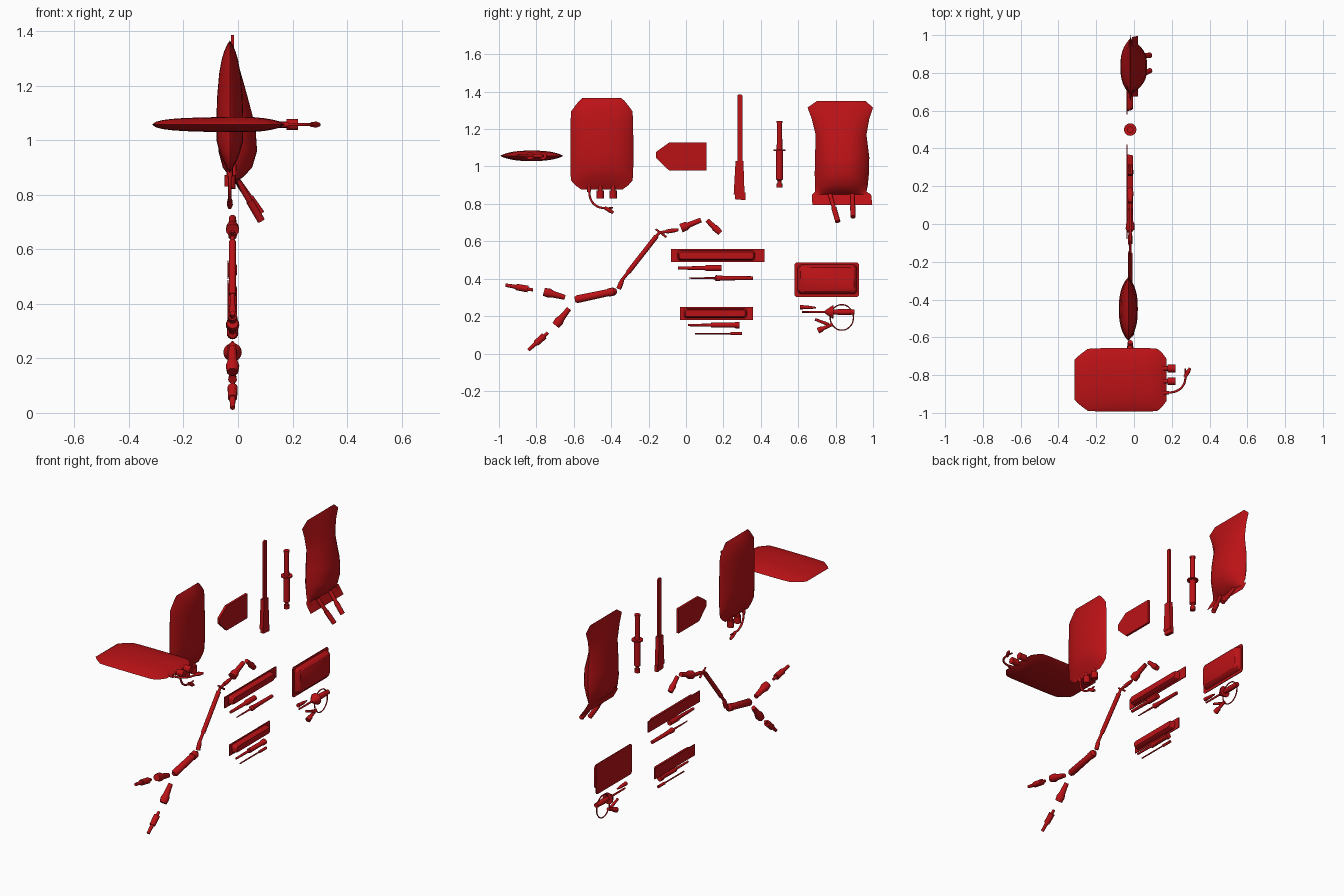
import bpy, bmesh, math
from mathutils import Vector, Matrix

if "Cube" in bpy.data.objects:
    bpy.data.objects.remove(bpy.data.objects["Cube"])

X = -0.02  # plane in which the kit is laid out
RED = bpy.data.materials.new("red")
RED.diffuse_color = (0.5, 0.006, 0.008, 1)
RED.use_nodes = True
RED.node_tree.nodes["Principled BSDF"].inputs["Base Color"].default_value = RED.diffuse_color


def finish(name, bm, M=None, angle=35):
    bmesh.ops.remove_doubles(bm, verts=bm.verts, dist=1e-5)
    bmesh.ops.recalc_face_normals(bm, faces=bm.faces)
    me = bpy.data.meshes.new(name)
    bm.to_mesh(me)
    bm.free()
    ob = bpy.data.objects.new(name, me)
    bpy.context.collection.objects.link(ob)
    me.materials.append(RED)
    ob.matrix_world = M or Matrix()
    bpy.ops.object.select_all(action='DESELECT')
    ob.select_set(True)
    bpy.context.view_layer.objects.active = ob
    bpy.ops.object.shade_smooth_by_angle(angle=math.radians(angle))
    return ob


def turned(name, a, b, profile, M=None, n=16):
    """Turned part from a to b; profile = (fraction along, radius)."""
    a, b = Vector(a), Vector(b)
    q = (b - a).to_track_quat('Z', 'Y')
    bm = bmesh.new()
    rings = []
    for t, r in profile:
        c = a.lerp(b, t)
        rings.append([bm.verts.new(c + q @ Vector((r * math.cos(k * math.tau / n), r * math.sin(k * math.tau / n), 0)))
                      for k in range(n)])
    for p, s in zip(rings, rings[1:]):
        for k in range(n):
            bm.faces.new((p[k], p[(k + 1) % n], s[(k + 1) % n], s[k]))
    bm.faces.new(rings[0])
    bm.faces.new(rings[-1])
    return finish(name, bm, M)


def flat(name, y0, z0, y1, z1, profile):
    return turned(name, (X, y0, z0), (X, y1, z1), profile)


def hose(name, pts, r, M=None, closed=False):
    cu = bpy.data.curves.new(name, 'CURVE')
    cu.dimensions = '3D'
    cu.bevel_depth, cu.bevel_resolution, cu.resolution_u, cu.use_fill_caps = r, 3, 8, True
    sp = cu.splines.new('BEZIER')
    sp.bezier_points.add(len(pts) - 1)
    for bp, p in zip(sp.bezier_points, pts):
        bp.co = p
        bp.handle_left_type = bp.handle_right_type = 'AUTO'
    sp.use_cyclic_u = closed
    ob = bpy.data.objects.new(name, cu)
    bpy.context.collection.objects.link(ob)
    cu.materials.append(RED)
    ob.matrix_world = M or Matrix()


def plate(name, pts, x0, x1):
    bm = bmesh.new()
    lo = [bm.verts.new((x0, y, z)) for y, z in pts]
    hi = [bm.verts.new((x1, y, z)) for y, z in pts]
    bm.faces.new(lo)
    bm.faces.new(hi)
    for k in range(len(pts)):
        j = (k + 1) % len(pts)
        bm.faces.new((lo[k], lo[j], hi[j], hi[k]))
    return finish(name, bm)


def rounded(y0, y1, z0, z1, r, n=5):
    out = []
    for cy, cz, s in ((y1 - r, z1 - r, 0), (y0 + r, z1 - r, 1), (y0 + r, z0 + r, 2), (y1 - r, z0 + r, 3)):
        for k in range(n + 1):
            a = (s + k / n) * math.pi / 2
            out.append((cy + r * math.cos(a), cz + r * math.sin(a)))
    return out


def blister(name, rim, body, r, rim_r, taper=0.008):
    """Sealed pack: thin rim with a raised, tapered body towards +x."""
    plate(name + "_rim", rounded(*rim, rim_r), -0.039, -0.034)
    bm = bmesh.new()
    y0, y1, z0, z1 = body
    rings = []
    for x, d in ((-0.034, 0), (-0.012, taper * .4), (-0.004, taper)):
        rings.append([bm.verts.new((x, y, z)) for y, z in rounded(y0 + d, y1 - d, z0 + d, z1 - d, r)])
    for p, s in zip(rings, rings[1:]):
        for k in range(len(p)):
            j = (k + 1) % len(p)
            bm.faces.new((p[k], p[j], s[j], s[k]))
    bm.faces.new(rings[-1])
    bm.faces.new(rings[0])
    finish(name + "_body", bm)


def pillow(name, rows, M=None, n=20):
    """Filled bag; rows = (height, left, right, front bulge, back bulge, x centre)."""
    bm = bmesh.new()
    for side in (1, -1):
        grid = []
        for z, l, r, hf, hb, cx in rows:
            row = []
            for k in range(n + 1):
                t = -math.cos(math.pi * k / n)
                h = (hf if side > 0 else hb) * max(0, 1 - abs(t) ** 2.6) ** 0.85
                row.append(bm.verts.new((cx + side * h, (l + r) / 2 + t * (r - l) / 2, z)))
            grid.append(row)
        for p, s in zip(grid, grid[1:]):
            for k in range(n):
                bm.faces.new((p[k], p[k + 1], s[k + 1], s[k]))
    return finish(name, bm, M, 50)


# Two fluid bags of the same pattern: one lying, one hanging
SHAPE = ((0, .105, 0), (-.015, .122, .2), (-.04, .142, .42), (-.07, .164, .6), (-.12, .167, .78), (-.2, .168, .92),
         (-.3, .168, 1), (-.37, .168, .96), (-.41, .167, .75), (-.44, .164, .5), (-.465, .142, .25), (-.487, .112, 0))


def fluid_bag(name, M, thick, power):
    pillow(name, [(u, -w, w, thick * h ** power, thick * h ** power, 0) for u, w, h in SHAPE], M)
    for i, v in enumerate((-.008, .06)):
        turned(f"{name}_port_{i}", (0, v, -.44), (0, v, -.535), ((0, .012), (.55, .012), (.55, .02), (1, .02)), M)
    turned(name + "_tube_root", (0, -.07, -.45), (0, -.068, -.5), ((0, .01), (1, .01)), M)
    hose(name + "_tube", [(0, -.07, -.48), (0, -.057, -.545), (0, -.025, -.578), (0, .025, -.59)], .006, M)
    turned(name + "_tube_tip", (0, .015, -.585), (0, .062, -.612), ((0, .009), (.6, .011), (1, .007)), M)
    turned(name + "_tube_branch", (0, .025, -.59), (0, .06, -.585), ((0, .006), (1, .004)), M)


fluid_bag("hanging_bag", Matrix.Translation((-.03, -.45, 1.365)), .05, 1.0)
fluid_bag("lying_bag", Matrix.Translation((-.315, -.825, 1.057)) @ Matrix.Rotation(-math.pi / 2, 4, 'Y'), .028, .6)

# Large collection bag with a flap and two slanted ports
pillow("collection_bag", [
    (1.35, .70, .96, 0, 0, X), (1.315, .65, 1.0, .012, .006, X), (1.255, .672, .98, .028, .018, X),
    (1.17, .693, .965, .052, .033, X), (1.05, .69, .98, .084, .05, X), (.96, .688, .978, .09, .052, X),
    (.9, .69, .972, .072, .036, X), (.865, .69, .965, .035, .015, X + .005), (.85, .675, .99, .006, .004, X + .01),
    (.822, .674, .993, .003, .003, X + .025), (.795, .676, .996, 0, 0, X + .04)])
for i, (ya, yb, zb) in enumerate(((.77, .812, .705), (.89, .893, .73))):
    turned(f"collection_port_{i}", (.0, ya, .85), (.085, yb, zb), ((0, .011), (.5, .011), (.5, .014), (1, .014)))

# Folded paper pouch
plate("paper_pouch", [(-.16, 1.055), (-.16, 1.078), (-.09, 1.128), (.11, 1.128), (.11, .978), (-.09, .978), (-.16, 1.045)],
      -.027, -.013)

# Long scalpel-like stick
plate("stick_blade", rounded(.275, .301, 1.02, 1.385, .008), -.025, -.015)
plate("stick_handle", [(.265, 1.03), (.307, 1.03), (.313, .85), (.255, .85)], -.032, -.008)
plate("stick_foot", [(.262, .86), (.318, .86), (.318, .82), (.262, .825)], -.03, -.01)

# Syringe
flat("syringe", .5, 1.243, .5, .888, (
    (0, .017), (.03, .017), (.03, .014), (.43, .015), (.43, .033), (.45, .033), (.45, .019), (.88, .019),
    (.9, .01), (.94, .01), (.94, .016), (1, .016)))

# Drainage tubing laid out end to end
TIP = ((0, .009), (.38, .011), (.38, .017), (.82, .018), (.82, .009), (1, .008))
CONE = ((0, .021), (.25, .025), (.45, .018), (1, .013))
flat("upper_tip", -.965, .366, -.818, .340, TIP)
flat("upper_funnel", -.76, .33, -.647, .30, CONE)
flat("lower_tip", -.843, .018, -.738, .112, TIP)
flat("lower_funnel", -.697, .15, -.625, .24, CONE)
flat("drip_chamber", -.594, .288, -.37, .335, ((0, .014), (.05, .021), (.8, .019), (.8, .022), (.93, .022), (1, .01)))
flat("tube_joint", -.36, .345, -.338, .40, ((0, .013), (.6, .013), (1, .009)))
flat("long_tube", -.34, .395, -.144, .645, ((0, .009), (.15, .009), (.15, .013), (.93, .013), (.93, .008), (1, .008)))
flat("tube_clip", -.162, .665, -.105, .622, ((0, .005), (1, .006)))
flat("connector", -.15, .645, -.04, .662, ((0, .007), (.4, .008), (.4, .011), (.8, .011), (1, .007)))
flat("coupling", -.027, .67, .08, .714, ((0, .024), (.25, .023), (.4, .015), (1, .013)))
flat("end_cap", .112, .713, .183, .645, ((0, .012), (.5, .014), (.6, .018), (1, .015)))

# Blister packs
blister("large_pack", (-.08, .42, .49, .558), (-.045, .368, .498, .55), .014, .002)
blister("small_pack", (-.033, .358, .18, .248), (-.012, .325, .19, .24), .014, .002)
blister("wide_pack", (.58, .925, .302, .487), (.597, .915, .318, .475), .02, .015, .016)

# Dilators and needles below the packs
flat("dilator_a", -.043, .457, .19, .457, ((0, .008), (.6, .011), (.66, .016), (1, .015)))
flat("needle_a", .016, .403, .358, .403, ((0, .003), (.4, .006), (.42, .016), (.55, .012), (1, .01)))
flat("dilator_b", .01, .152, .285, .152, ((0, .006), (.45, .008), (.45, .014), (.9, .013), (.93, .017), (1, .017)))
flat("needle_b", .048, .107, .30, .107, ((0, .004), (.75, .004), (.75, .008), (1, .008)))

# Winged needle set with coiled line
flat("needle_cap", .61, .248, .695, .245, ((0, .012), (.3, .01), (.6, .009), (1, .004)))
flat("winged_needle", .62, .222, .9, .222, (
    (0, .005), (.44, .006), (.46, .012), (.58, .034), (.6, .034), (.6, .012), (.75, .017), (1, .014)))
flat("side_needle", .69, .183, .762, .155, ((0, .007), (1, .009)))
flat("side_hub", .705, .122, .785, .157, ((0, .016), (.3, .014), (.4, .01), (1, .009)))
hose("coiled_line", [(X, .833 + .062 * math.cos(a * math.pi / 4), .193 + .068 * math.sin(a * math.pi / 4))
                     for a in range(8)], .0035, closed=True)
